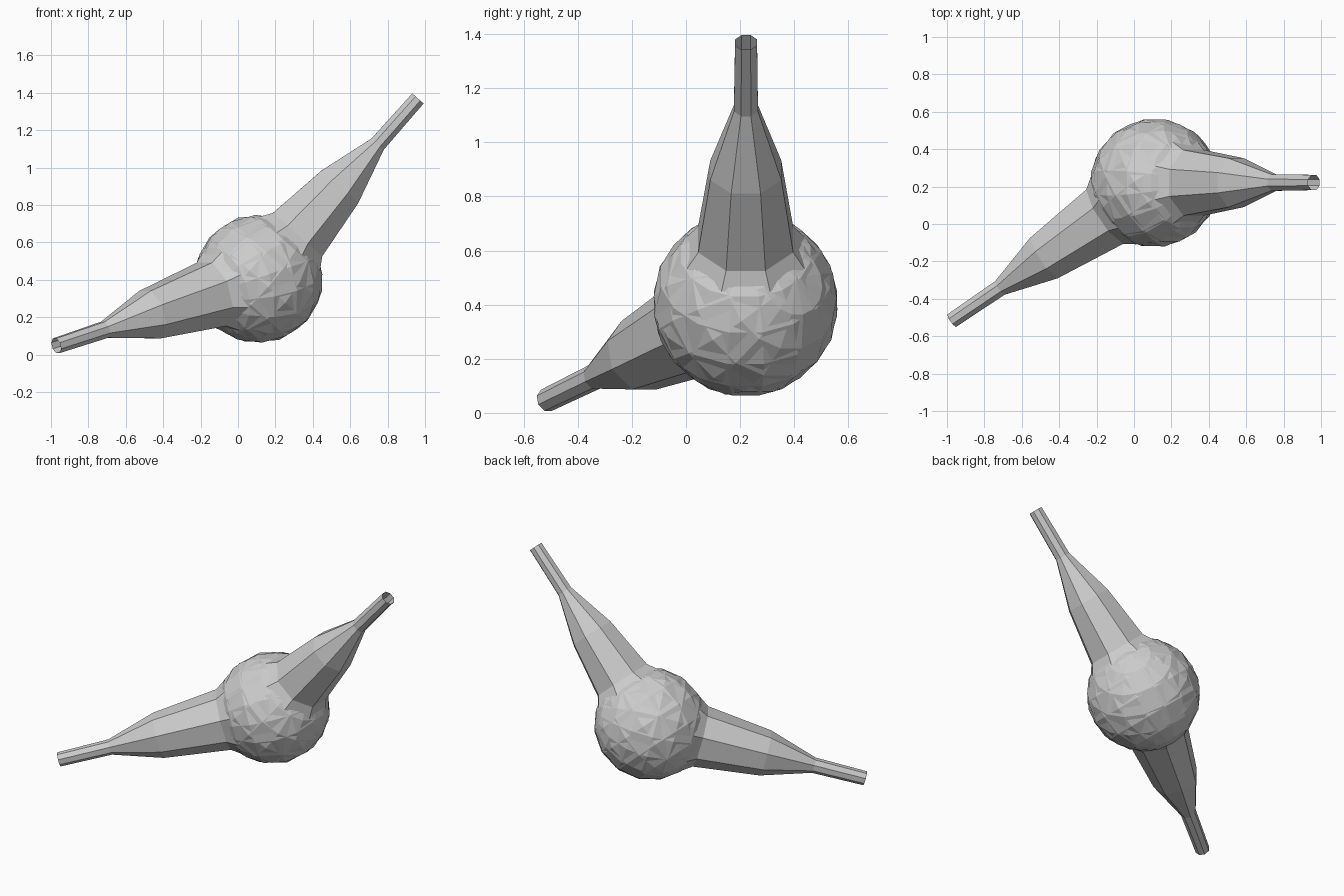
import bpy, bmesh, math
from mathutils import Vector

if "Cube" in bpy.data.objects:
    bpy.data.objects.remove(bpy.data.objects["Cube"])

CENTRE = Vector((0.11, 0.22, 0.405))
BALL_R = 0.345


def loft(name, profile, sides, direction):
    """Revolve (distance, radius) points about an axis leaving the centre."""
    rot = direction.to_track_quat('Z', 'Y')
    bm = bmesh.new()
    rings = []
    for d, r in profile:
        count = sides if r > 0 else 1
        ring = []
        for i in range(count):
            a = 2 * math.pi * (i + 0.5) / sides
            p = Vector((r * math.cos(a), r * math.sin(a), d))
            ring.append(bm.verts.new(CENTRE + rot @ p))
        rings.append(ring)
    for a, b in zip(rings, rings[1:]):
        for i in range(sides):
            quad = [a[i % len(a)], a[(i + 1) % sides % len(a)],
                    b[(i + 1) % sides % len(b)], b[i % len(b)]]
            bm.faces.new(list(dict.fromkeys(quad)))
    bmesh.ops.recalc_face_normals(bm, faces=bm.faces)
    mesh = bpy.data.meshes.new(name)
    bm.to_mesh(mesh)
    bm.free()
    obj = bpy.data.objects.new(name, mesh)
    bpy.context.collection.objects.link(obj)
    return obj


# Ball profile, pole to pole
ball = []
for k in range(9):
    t = math.pi * k / 8
    ball.append((-BALL_R * math.cos(t), BALL_R * math.sin(t) if 0 < k < 8 else 0))

# Each half: faceted ball plus an octagonal tapering neck with open tip
for side, tip in (("right", Vector((0.962, 0.222, 1.369))),
                  ("left", Vector((-0.972, -0.515, 0.047)))):
    axis = tip - CENTRE
    length = axis.length
    neck = [(0.25, 0.235), (0.315, 0.19), (length - 0.63, 0.142),
            (length - 0.325, 0.048), (length, 0.044)]
    loft(side + "_ball", ball, 16, axis)
    loft(side + "_neck", neck, 8, axis)
